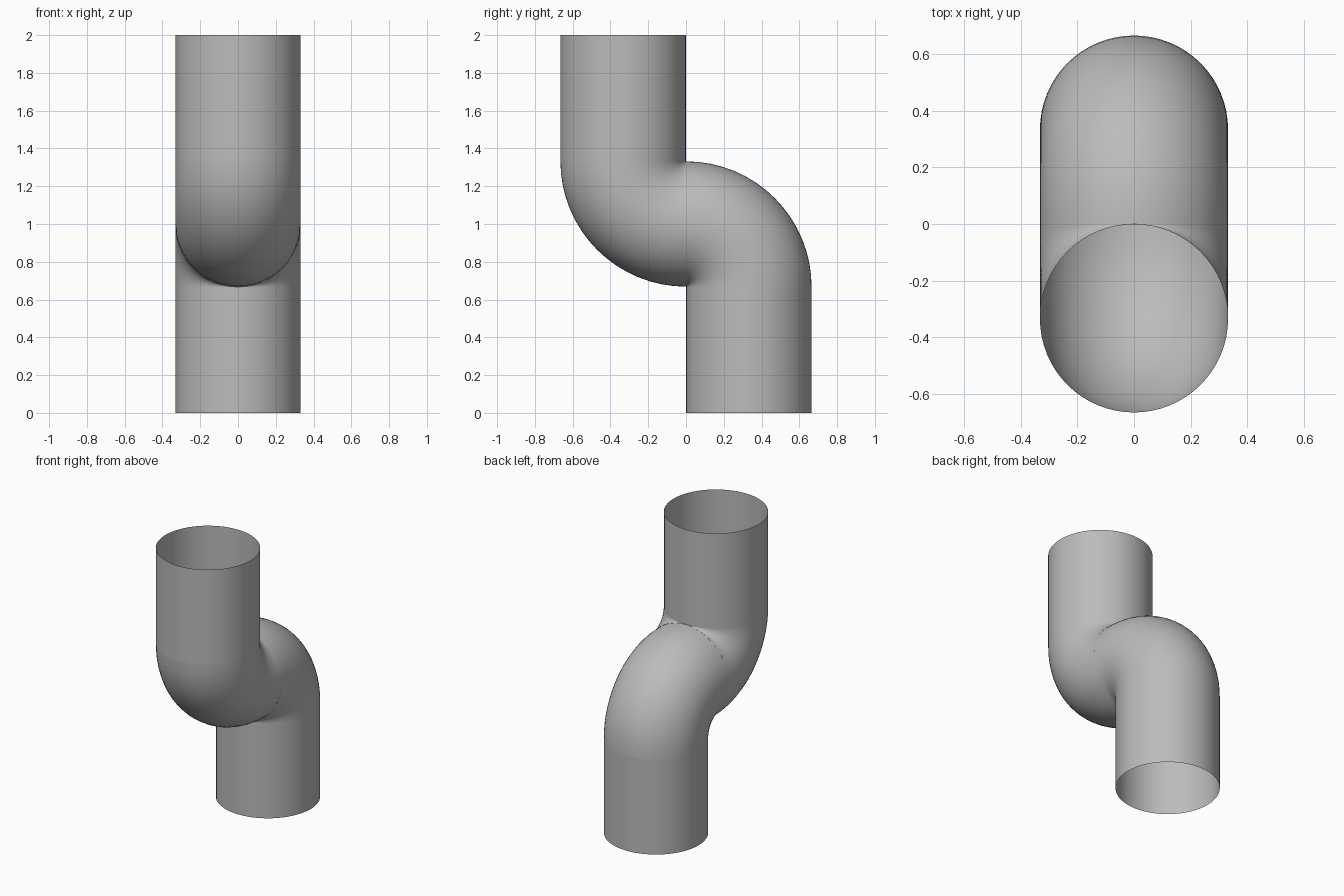
import bpy
import bmesh
from math import sin, cos, pi
from mathutils import Vector

cube = bpy.data.objects.get("Cube")
if cube:
    bpy.data.objects.remove(cube, do_unlink=True)

RADIUS = 0.332   # pipe radius
BEND = 0.333     # centreline radius of each elbow
SIDES = 64
STEPS = 16       # rings per elbow
LOW, HIGH, TOP = 2 / 3, 4 / 3, 2.0

grey = bpy.data.materials.new("pipe grey")
grey.use_nodes = True
colour = (0.5, 0.5, 0.5, 1)
grey.diffuse_color = colour
grey.node_tree.nodes["Principled BSDF"].inputs["Base Color"].default_value = colour


def sweep(name, stations):
    """Open tube through (y, z, tilt) stations; tilt leans the ring in the YZ plane."""
    bm = bmesh.new()
    rings = []
    for y, z, tilt in stations:
        across = Vector((0, cos(tilt), sin(tilt)))
        ring = []
        for i in range(SIDES):
            a = 2 * pi * i / SIDES
            offset = Vector((cos(a), 0, 0)) + across * sin(a)
            ring.append(bm.verts.new(Vector((0, y, z)) + offset * RADIUS))
        rings.append(ring)
    for lower, upper in zip(rings, rings[1:]):
        for i in range(SIDES):
            j = (i + 1) % SIDES
            bm.faces.new((lower[i], lower[j], upper[j], upper[i]))
    mesh = bpy.data.meshes.new(name)
    bm.to_mesh(mesh)
    bm.free()
    mesh.materials.append(grey)
    mesh.shade_smooth()
    obj = bpy.data.objects.new(name, mesh)
    bpy.context.collection.objects.link(obj)
    return obj


angles = [pi / 2 * i / STEPS for i in range(STEPS + 1)]

# Straight ends
sweep("lower_pipe", [(BEND, 0, 0), (BEND, LOW, 0)])
sweep("upper_pipe", [(-BEND, HIGH, 0), (-BEND, TOP, 0)])

# Elbows: the lower one leans forward, the upper one turns back to vertical
sweep("lower_elbow", [(BEND * cos(a), LOW + BEND * sin(a), a) for a in angles])
sweep("upper_elbow", [(-BEND * cos(a), HIGH - BEND * sin(a), a)
                      for a in reversed(angles)])
